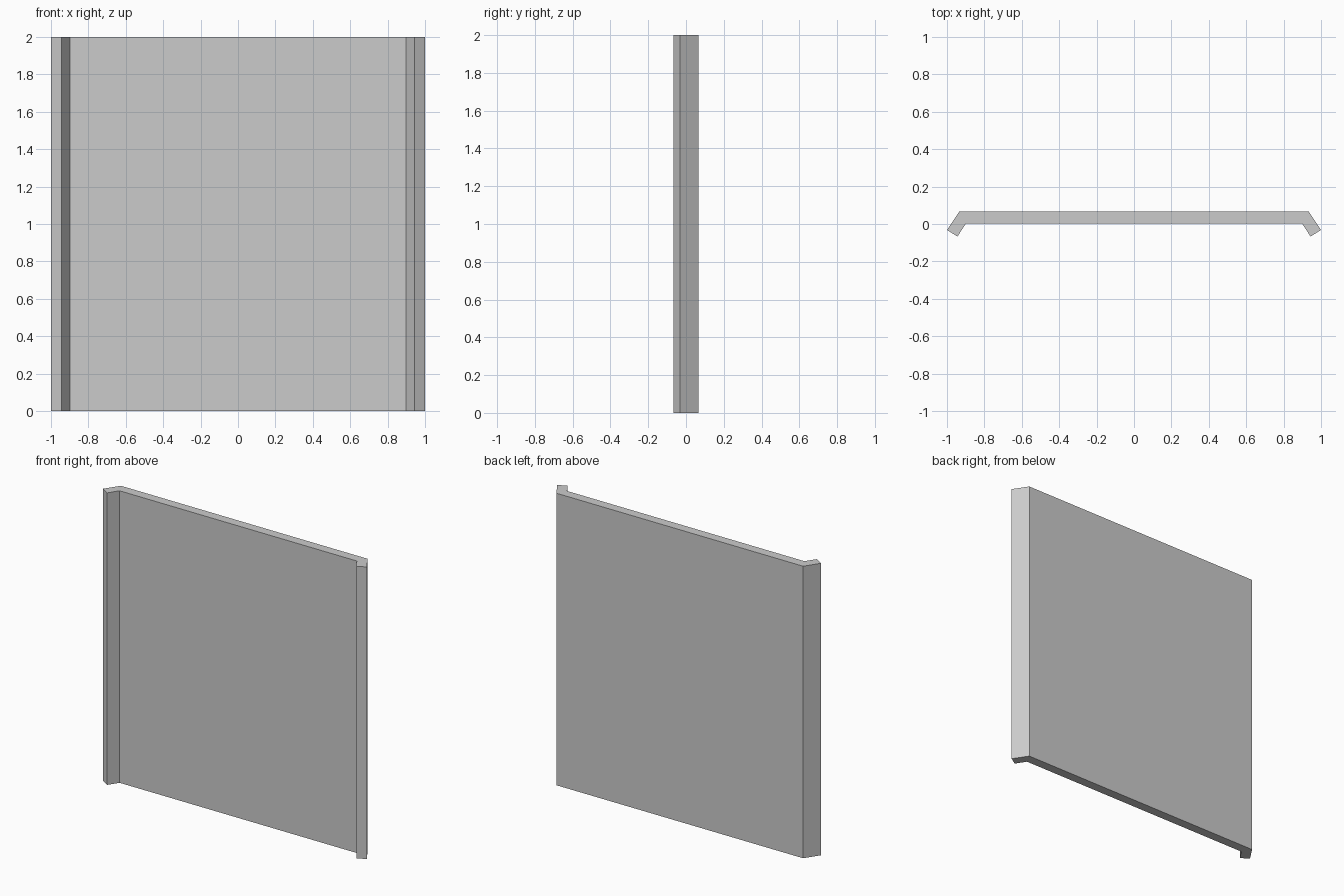
import bpy, bmesh

if "Cube" in bpy.data.objects:
    bpy.data.objects.remove(bpy.data.objects["Cube"])

HEIGHT = 2.0

# Right half of the plan cross-section: outer bend, flange tip (two corners), inner bend
half = [(0.934, 0.067), (1.0, -0.032), (0.944, -0.067), (0.899, 0.002)]
profile = half + [(-x, y) for x, y in reversed(half)]

# Panel with angled side flanges, extruded upwards
bm = bmesh.new()
base = bm.faces.new([bm.verts.new((x, y, 0)) for x, y in profile])
top = bmesh.ops.extrude_face_region(bm, geom=[base], use_keep_orig=True)
bmesh.ops.translate(bm, vec=(0, 0, HEIGHT),
                    verts=[v for v in top["geom"] if isinstance(v, bmesh.types.BMVert)])
bmesh.ops.recalc_face_normals(bm, faces=bm.faces)

mesh = bpy.data.meshes.new("flanged_panel")
bm.to_mesh(mesh)
bm.free()
bpy.context.collection.objects.link(bpy.data.objects.new("flanged_panel", mesh))
